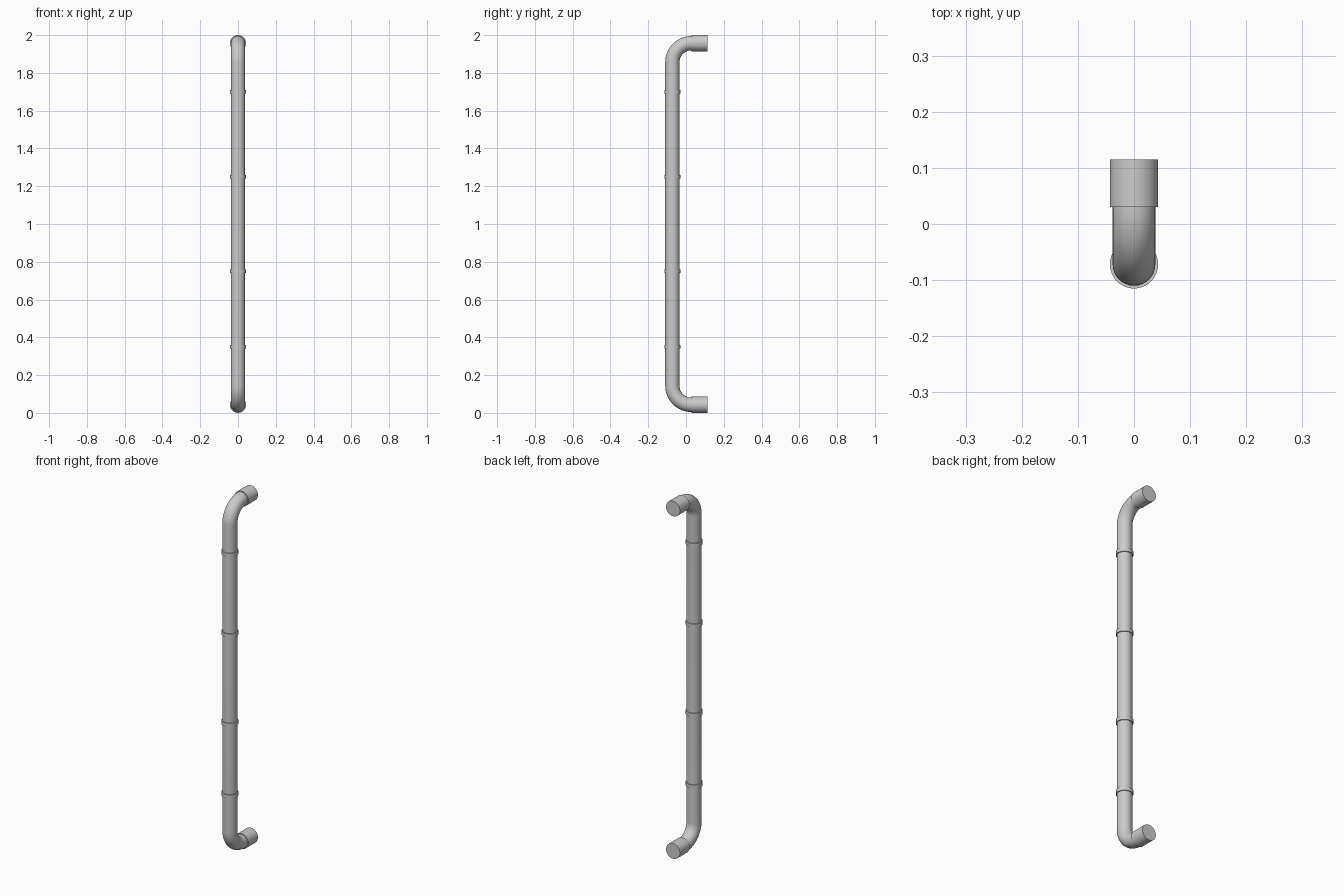
import bpy
import math

if "Cube" in bpy.data.objects:
    bpy.data.objects.remove(bpy.data.objects["Cube"])

PIPE_R, RING_R = 0.038, 0.043
PIPE_Y, END_Y = -0.072, 0.115
Z_LOW, Z_HIGH, BEND = 0.043, 1.957, 0.1


def smooth(obj):
    bpy.ops.object.select_all(action='DESELECT')
    obj.select_set(True)
    bpy.context.view_layer.objects.active = obj
    bpy.ops.object.shade_smooth_by_angle(angle=math.radians(35))


def cylinder(name, radius, depth, loc, rot=(0, 0, 0)):
    bpy.ops.mesh.primitive_cylinder_add(vertices=32, radius=radius, depth=depth,
                                        location=loc, rotation=rot)
    obj = bpy.context.object
    obj.name = name
    smooth(obj)


# Main pipe: C-shaped path with rounded elbows, swept with a round section
def elbow(z_axis, side, steps=14):
    cy, cz = PIPE_Y + BEND, z_axis - side * BEND
    angles = [math.pi / 2 * i / steps for i in range(steps + 1)]
    return [(0, cy - BEND * math.sin(a), cz + side * BEND * math.cos(a)) for a in angles]


path = ([(0, END_Y - 0.01, Z_LOW)] + elbow(Z_LOW, -1)
        + elbow(Z_HIGH, 1)[::-1] + [(0, END_Y - 0.01, Z_HIGH)])
curve = bpy.data.curves.new("drain_pipe", 'CURVE')
curve.dimensions = '3D'
curve.bevel_depth = PIPE_R
curve.bevel_resolution = 14
curve.use_fill_caps = True
spline = curve.splines.new('POLY')
spline.points.add(len(path) - 1)
for point, co in zip(spline.points, path):
    point.co = (*co, 1)
pipe = bpy.data.objects.new("drain_pipe", curve)
bpy.context.collection.objects.link(pipe)
bpy.context.view_layer.objects.active = pipe
pipe.select_set(True)
bpy.ops.object.convert(target='MESH')
smooth(bpy.context.object)

# End collars facing the back
START_Y = 0.03
for name, z in (("lower_collar", Z_LOW), ("upper_collar", Z_HIGH)):
    cylinder(name, RING_R, END_Y - START_Y, (0, (END_Y + START_Y) / 2, z),
             (math.pi / 2, 0, 0))

# Thin clamp rings along the upright
for i, z in enumerate((0.35, 0.75, 1.25, 1.70)):
    cylinder(f"clamp_ring_{i + 1}", RING_R, 0.02, (0, PIPE_Y, z))
